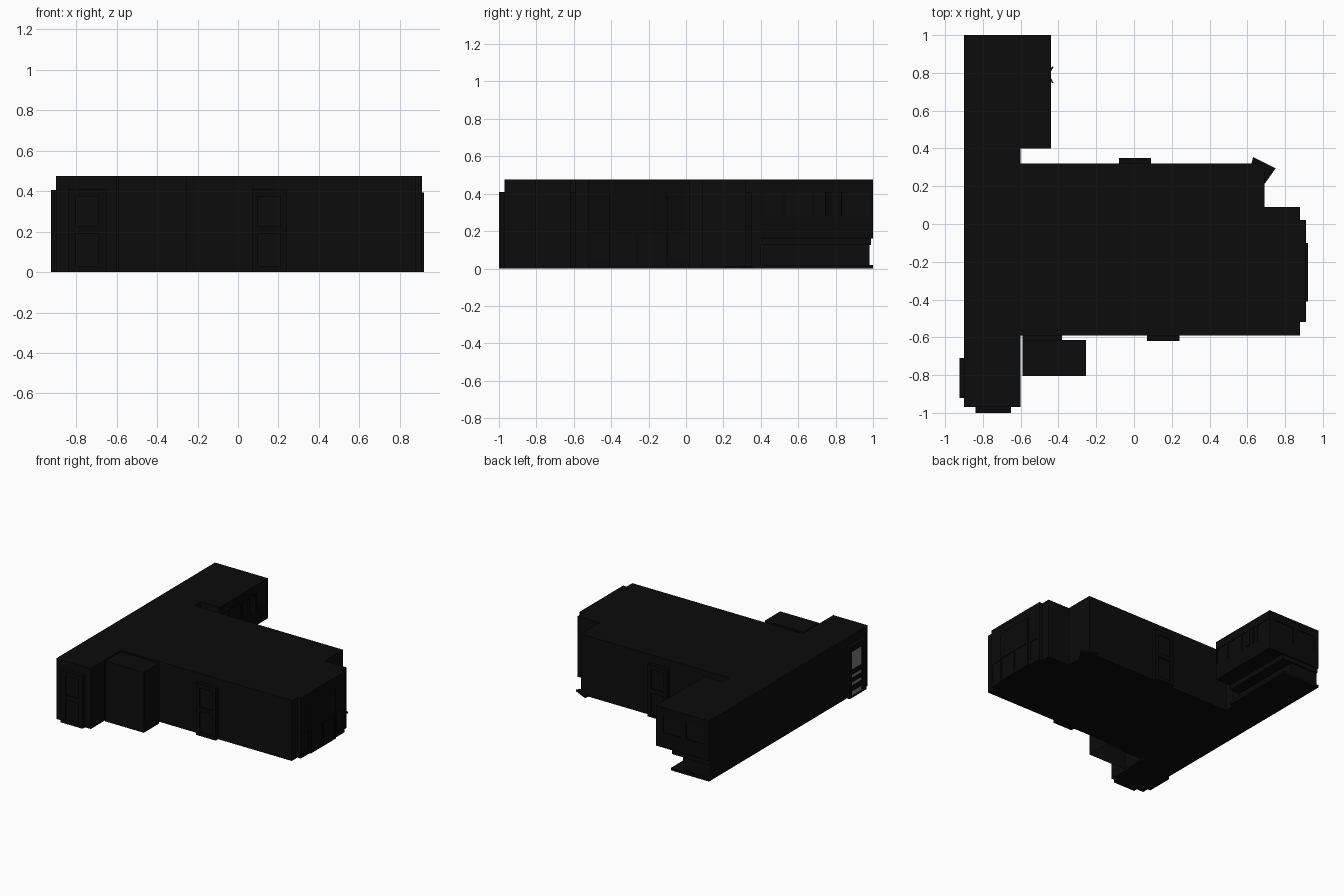
import bpy, bmesh, math

if "Cube" in bpy.data.objects:
    bpy.data.objects.remove(bpy.data.objects["Cube"])


def material(name, v):
    m = bpy.data.materials.new(name)
    m.diffuse_color = (v, v, v, 1)
    m.use_nodes = True
    m.node_tree.nodes["Principled BSDF"].inputs["Base Color"].default_value = m.diffuse_color
    return m


WALL = material("near black wall", 0.0035)
FRAME = material("black frame", 0.003)
GLASS = material("grey glass", 0.2)


def finish(name, bm, mat):
    bmesh.ops.recalc_face_normals(bm, faces=bm.faces)
    me = bpy.data.meshes.new(name)
    bm.to_mesh(me)
    bm.free()
    me.materials.append(mat)
    ob = bpy.data.objects.new(name, me)
    bpy.context.collection.objects.link(ob)
    return ob


def add_box(bm, x0, x1, y0, y1, z0, z1):
    v = [bm.verts.new((x, y, z)) for z in (z0, z1)
         for x, y in ((x0, y0), (x1, y0), (x1, y1), (x0, y1))]
    for f in ((3, 2, 1, 0), (4, 5, 6, 7), (0, 1, 5, 4), (1, 2, 6, 5), (2, 3, 7, 6), (3, 0, 4, 7)):
        bm.faces.new([v[i] for i in f])


def box(name, *dims, mat=WALL):
    bm = bmesh.new()
    add_box(bm, *dims)
    return finish(name, bm, mat)


def prism(name, outline, z0, z1, mat=WALL):
    bm = bmesh.new()
    f = bm.faces.new([bm.verts.new((x, y, z0)) for x, y in outline])
    r = bmesh.ops.extrude_face_region(bm, geom=[f])
    verts = [g for g in r["geom"] if isinstance(g, bmesh.types.BMVert)]
    bmesh.ops.translate(bm, verts=verts, vec=(0, 0, z1 - z0))
    return finish(name, bm, mat)


def window_panel(name, axis, w0, w1, u0, u1, z0, z1, cols, rows, pane=WALL):
    """Framed panel from wall plane w0 out to w1, with panes set back in the frame."""
    def put(bm, a, b, ua, ub, za, zb):
        a, b = min(a, b), max(a, b)
        add_box(bm, *((a, b, ua, ub) if axis == "x" else (ua, ub, a, b)), za, zb)

    bm = bmesh.new()
    us = [u0] + [u for c in cols for u in c] + [u1]
    zs = [z0] + [z for r in rows for z in r] + [z1]
    for a, b in zip(us[::2], us[1::2]):            # posts
        put(bm, w0, w1, a, b, z0, z1)
    for c in cols:                                 # rails
        for a, b in zip(zs[::2], zs[1::2]):
            put(bm, w0, w1, c[0], c[1], a, b)
    finish(name + "_frame", bm, FRAME)
    bm = bmesh.new()
    back = w1 - math.copysign(min(abs(w1 - w0) * 0.6, 0.008), w1 - w0)
    for c in cols:
        for r in rows:
            put(bm, w0, back, c[0], c[1], r[0], r[1])
    finish(name + "_panes", bm, pane)


H = 0.475

# main hall with the stepped back right corner, and the long left wing
prism("main_hall", [(-0.6, -0.59), (0.88, -0.59), (0.88, 0.09), (0.69, 0.09),
                    (0.69, 0.32), (-0.6, 0.32)], 0, H)
box("left_wing", -0.9, -0.6, -0.97, 0.4, 0, H)

# back wing: upper storey overhanging a recessed ground floor
box("back_wing_upper", -0.9, -0.45, 0.4, 0.99, 0.16, H)
box("back_wing_ground", -0.9, -0.66, 0.4, 0.98, 0, 0.16)
box("back_wing_step", -0.9, -0.57, 0.4, 1.0, 0, 0.02)
box("back_wing_beam", -0.9, -0.57, 0.4, 0.99, 0.125, 0.16)
window_panel("back_wing_side", "x", -0.45, -0.44, 0.4, 1.0, 0.16, H,
             [(0.41, 0.51), (0.53, 0.67), (0.69, 0.84), (0.86, 0.99)], [(0.28, 0.41)])
window_panel("back_wing_end", "y", 0.99, 1.0, -0.9, -0.45, 0.16, H,
             [(-0.86, -0.70), (-0.66, -0.50)], [(0.28, 0.41)])

# open window sashes on the back wing
for s in (-1, 1):
    ob = box("open_sash", -0.015, 0.015, -0.004, 0.004, 0.28, 0.41, mat=FRAME)
    ob.location = (-0.437, 0.79 + s * 0.03, 0)
    ob.rotation_euler.z = s * math.radians(62)

# window bays, two panes high
PANES = [(0.03, 0.19), (0.225, 0.375)]
window_panel("front_bay", "y", -0.59, -0.62, 0.07, 0.24, 0, 0.41, [(0.10, 0.21)], PANES)
window_panel("back_bay", "y", 0.32, 0.35, -0.08, 0.09, 0, 0.41, [(-0.05, 0.06)], PANES)
window_panel("wing_end_bay", "y", -0.97, -1.0, -0.84, -0.65, 0, 0.41, [(-0.80, -0.69)], PANES)
window_panel("left_bay", "x", -0.9, -0.925, -0.92, -0.71, 0, 0.405, [(-0.87, -0.74)],
             [(0.01, 0.05), (0.09, 0.12), (0.15, 0.18), (0.215, 0.36)], GLASS)

# wide window front on the right side, with a slightly prouder middle
box("right_bay", 0.88, 0.90, -0.52, 0.02, 0, H)
window_panel("right_bay_sides", "x", 0.90, 0.91, -0.52, 0.02, 0, H,
             [(-0.51, -0.42), (-0.08, 0.0)], [(0.04, 0.185)])
window_panel("right_bay_middle", "x", 0.91, 0.92, -0.41, -0.10, 0, 0.395,
             [(-0.395, -0.27), (-0.25, -0.115)], [(0.02, 0.185)])

# detached shaft in front (open underneath) and its link to the hall
shaft = box("front_shaft", -0.59, -0.255, -0.805, -0.615, 0, H)
bm = bmesh.new()
bm.from_mesh(shaft.data)
bmesh.ops.delete(bm, geom=[f for f in bm.faces if f.normal.z < -0.9], context="FACES")
bm.to_mesh(shaft.data)
bm.free()
box("shaft_link", -0.59, -0.38, -0.615, -0.59, 0, 0.40)

# angled doorstep at the back right corner
prism("corner_step", [(0.63, 0.355), (0.75, 0.295), (0.69, 0.21), (0.62, 0.31)], 0, 0.012, FRAME)
